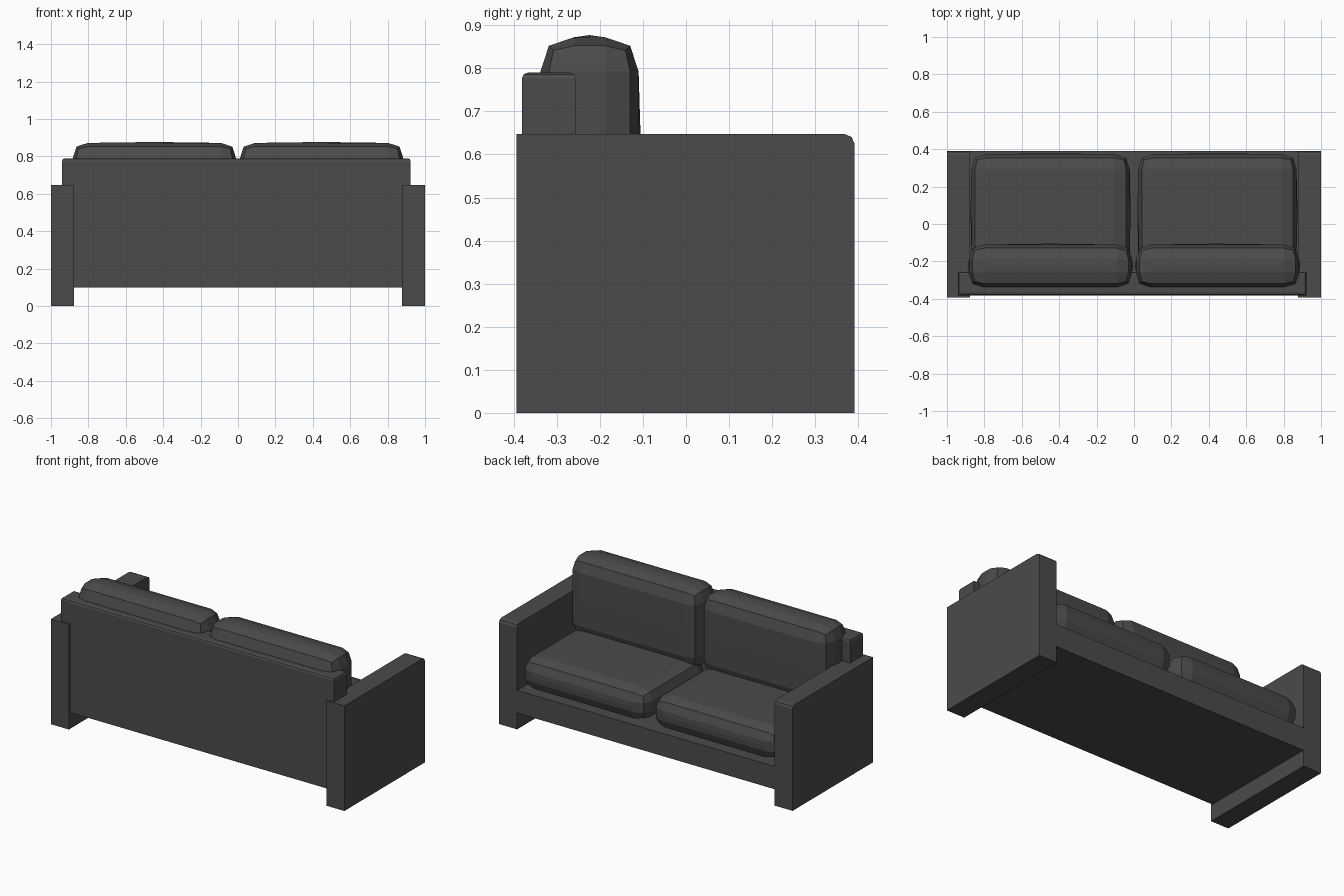
import bpy, bmesh
from mathutils import Vector

if "Cube" in bpy.data.objects:
    bpy.data.objects.remove(bpy.data.objects["Cube"])


def finish(name, bm):
    bmesh.ops.recalc_face_normals(bm, faces=bm.faces)
    me = bpy.data.meshes.new(name)
    bm.to_mesh(me)
    bm.free()
    ob = bpy.data.objects.new(name, me)
    bpy.context.collection.objects.link(ob)
    mat = bpy.data.materials.get("charcoal_fabric") or bpy.data.materials.new("charcoal_fabric")
    mat.diffuse_color = (0.04, 0.04, 0.04, 1) if "cushion" not in name else (0.07, 0.07, 0.07, 1)
    mat.use_nodes = True
    mat.node_tree.nodes["Principled BSDF"].inputs["Base Color"].default_value = mat.diffuse_color
    if "cushion" in name:
        mat.name = "cushion_fabric"
    me.materials.append(mat)
    return ob


def box(name, lo, hi, bevel=0.0, pick=None):
    """Box between two corners; bevels edges whose midpoint satisfies pick."""
    lo, hi = Vector(lo), Vector(hi)
    bm = bmesh.new()
    bmesh.ops.create_cube(bm, size=2)
    edges = [e for e in bm.edges if pick and pick((e.verts[0].co + e.verts[1].co) / 2)]
    for v in bm.verts:
        v.co = Vector([(lo[i] + hi[i]) / 2 + v.co[i] * (hi[i] - lo[i]) / 2 for i in range(3)])
    if edges:
        bmesh.ops.bevel(bm, geom=edges, offset=bevel, segments=2, profile=0.5, affect='EDGES')
    return finish(name, bm)


def cushion(name, lo, hi, r, crown=0.005):
    """Faceted pillow: gridded cube with rounded edges and slightly domed faces."""
    lo, hi = Vector(lo), Vector(hi)
    bm = bmesh.new()
    bmesh.ops.create_cube(bm, size=2)
    bmesh.ops.subdivide_edges(bm, edges=bm.edges[:], cuts=3, use_grid_fill=True)
    for v in bm.verts:
        outer = [abs(c) > 0.9 for c in v.co]
        rim = any(0.4 < abs(c) < 0.6 for c in v.co)
        pull = {1: crown if rim else 0, 2: 0.29 * r, 3: 0.42 * r}[sum(outer)]
        out = []
        for i, c in enumerate(v.co):
            half, mid = (hi[i] - lo[i]) / 2, (hi[i] + lo[i]) / 2
            s = (c > 0.1) - (c < -0.1)
            out.append(mid + s * (half - (pull if outer[i] else min(r, half * 0.7))))
        v.co = out
    return finish(name, bm)


# Slab frame: two arms, seat base, back panel
for side, s in (("right", 1), ("left", -1)):
    x0, x1 = sorted((0.877 * s, 1.0 * s))
    box(side + "_arm", (x0, -0.393, 0), (x1, 0.391, 0.647), 0.022,
        lambda m: m.y > 0.5 and m.z > 0.5)
box("seat_base", (-0.99, -0.378, 0.1), (0.99, 0.39, 0.24))
box("back_panel", (-0.94, -0.381, 0.1), (0.922, -0.256, 0.79), 0.014,
    lambda m: m.z > 0.5)

# Seat and back cushions, one pair per side
for side, s in (("right", 1), ("left", -1)):
    x0, x1 = sorted((0.018 * s, 0.874 * s))
    cushion(side + "_seat_cushion", (x0, -0.25, 0.235), (x1, 0.378, 0.44), 0.085)
    x0, x1 = sorted((0.006 * s, 0.888 * s))
    cushion(side + "_back_cushion", (x0, -0.343, 0.38), (x1, -0.105, 0.877), 0.085)
